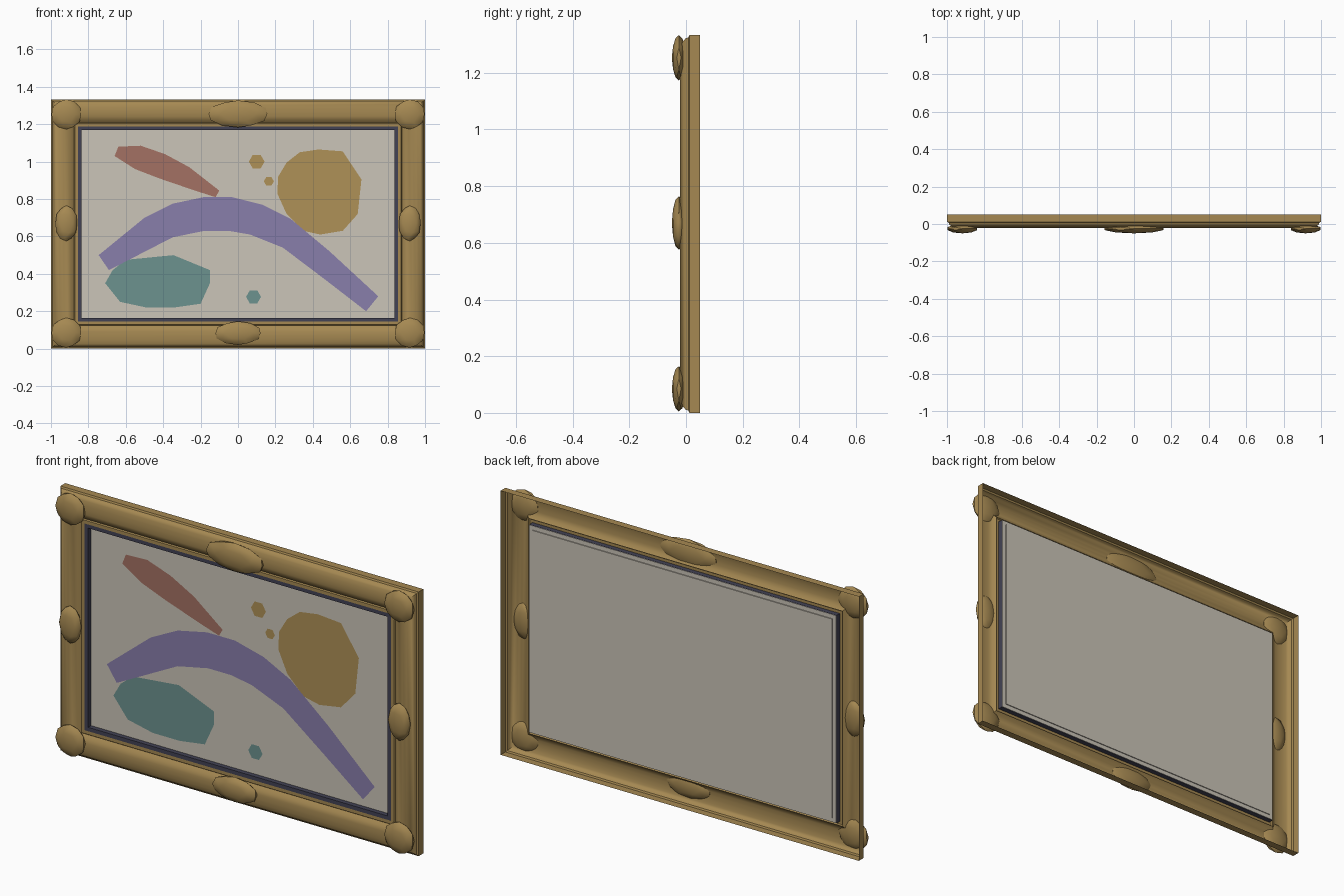
import bpy, bmesh, math

if "Cube" in bpy.data.objects:
    bpy.data.objects.remove(bpy.data.objects["Cube"])

H = 1.333          # overall height
MID = H / 2


def material(name, rgb):
    m = bpy.data.materials.new(name)
    m.diffuse_color = (*rgb, 1)
    m.use_nodes = True
    m.node_tree.nodes["Principled BSDF"].inputs["Base Color"].default_value = m.diffuse_color
    return m


GOLD = material("antique_gold", (0.38, 0.25, 0.085))
NAVY = material("dark_liner", (0.055, 0.055, 0.09))
CREAM = material("canvas_cream", (0.60, 0.555, 0.48))
RED = material("paint_red", (0.37, 0.165, 0.125))
OCHRE = material("paint_ochre", (0.43, 0.285, 0.095))
VIOLET = material("paint_violet", (0.25, 0.21, 0.41))
TEAL = material("paint_teal", (0.15, 0.29, 0.275))


def finish(bm, name, mat, smooth=None):
    me = bpy.data.meshes.new(name)
    bm.to_mesh(me)
    bm.free()
    ob = bpy.data.objects.new(name, me)
    bpy.context.collection.objects.link(ob)
    me.materials.append(mat)
    if smooth:
        bpy.ops.object.select_all(action='DESELECT')
        ob.select_set(True)
        bpy.context.view_layer.objects.active = ob
        bpy.ops.object.shade_smooth_by_angle(angle=math.radians(smooth))
    return ob


def mitred_frame(name, profile, mat, closed=False, smooth=None):
    """Sweep (inset, y) profile points round the rectangle with mitred corners."""
    bm = bmesh.new()
    rows = [[bm.verts.new((sx * (1 - w), y, MID + sz * (MID - w)))
             for sx, sz in ((-1, -1), (1, -1), (1, 1), (-1, 1))] for w, y in profile]
    n = len(rows)
    for i in range(n if closed else n - 1):
        a, b = rows[i], rows[(i + 1) % n]
        for k in range(4):
            j = (k + 1) % 4
            bm.faces.new((a[k], a[j], b[j], b[k]))
    bm.normal_update()
    if closed:
        bmesh.ops.recalc_face_normals(bm, faces=bm.faces)
    elif sum(f.normal.y * f.calc_area() for f in bm.faces) > 0:
        bmesh.ops.reverse_faces(bm, faces=bm.faces)
    return finish(bm, name, mat, smooth)


def board(name, inset, y0, y1, mat):
    bm = bmesh.new()
    bmesh.ops.create_cube(bm, size=1)
    for v in bm.verts:
        v.co = (v.co.x * 2 * (1 - inset), (y0 + y1) / 2 + v.co.y * (y1 - y0),
                MID + v.co.z * (H - 2 * inset))
    return finish(bm, name, mat)


def boss(name, x, z, rx, rz, ry=0.025, y=-0.025):
    bm = bmesh.new()
    bmesh.ops.create_icosphere(bm, subdivisions=2, radius=1)
    for v in bm.verts:
        v.co = (x + v.co.x * rx, y + v.co.y * ry, z + v.co.z * rz)
    return finish(bm, name, GOLD, 40)


def paint(name, pts, y, mat):
    bm = bmesh.new()
    f = bm.faces.new([bm.verts.new((x, y, z)) for x, z in pts])
    f.normal_update()
    if f.normal.y > 0:
        f.normal_flip()
    return finish(bm, name, mat)


def hexagon(x, z, r):
    return [(x + r * math.cos(k * math.pi / 3), z + r * math.sin(k * math.pi / 3))
            for k in range(6)]


# Gilded moulding: hollow open-backed shell
mitred_frame("moulding", [
    (0, 0.05), (0, 0.012), (0.008, 0.008), (0.012, -0.002), (0.025, -0.013),
    (0.045, -0.02), (0.068, -0.022), (0.09, -0.018), (0.11, -0.008),
    (0.124, 0.004), (0.128, -0.002), (0.145, -0.002)], GOLD, smooth=35)

# Dark liner, canvas and backing board
mitred_frame("liner", [(0.142, -0.001), (0.164, -0.001), (0.164, 0.024), (0.142, 0.024)],
             NAVY, closed=True)
board("canvas", 0.143, 0.0225, 0.0265, CREAM)
board("backing", 0.164, 0.026, 0.031, CREAM)

# Carved corner and mid-rail bosses
for sx, side in ((-1, "left"), (1, "right")):
    for z, end in ((0.085, "bottom"), (H - 0.08, "top")):
        boss(f"corner_boss_{side}_{end}", sx * 0.918, z, 0.083, 0.08)
    boss(f"side_boss_{side}", sx * 0.918, 0.67, 0.061, 0.095)
boss("top_boss", 0, 1.255, 0.165, 0.072)
boss("bottom_boss", 0, 0.083, 0.127, 0.063)

# Painted shapes, layered just in front of the canvas
paint("red_leaf", [(-.66, 1.03), (-.64, 1.08), (-.52, 1.085), (-.39, 1.04), (-.26, .97),
                   (-.10, .845), (-.12, .81), (-.23, .845), (-.42, .91), (-.55, .96)],
      0.020, RED)
paint("ochre_disc", [(.43, 1.065), (.56, 1.055), (.66, .905), (.64, .72), (.56, .63),
                     (.44, .61), (.35, .63), (.26, .72), (.21, .83), (.215, .92),
                     (.26, .995), (.33, 1.05)], 0.021, OCHRE)
paint("violet_arc", [(-.745, .5), (-.5, .70), (-.35, .775), (-.185, .81), (-.03, .81),
                     (.13, .77), (.28, .695), (.49, .52), (.75, .28), (.685, .2),
                     (.465, .37), (.24, .54), (.065, .61), (-.05, .63), (-.18, .63),
                     (-.35, .595), (-.69, .42)], 0.0185, VIOLET)
paint("teal_stone", [(-.345, .5), (-.6, .475), (-.67, .42), (-.71, .35), (-.63, .25),
                     (-.49, .22), (-.34, .22), (-.2, .24), (-.15, .35), (-.15, .42)],
      0.021, TEAL)
paint("ochre_dot_large", hexagon(.10, 1.0, .042), 0.020, OCHRE)
paint("ochre_dot_small", hexagon(.165, .895, .027), 0.020, OCHRE)
paint("teal_dot", hexagon(.083, .277, .04), 0.020, TEAL)
